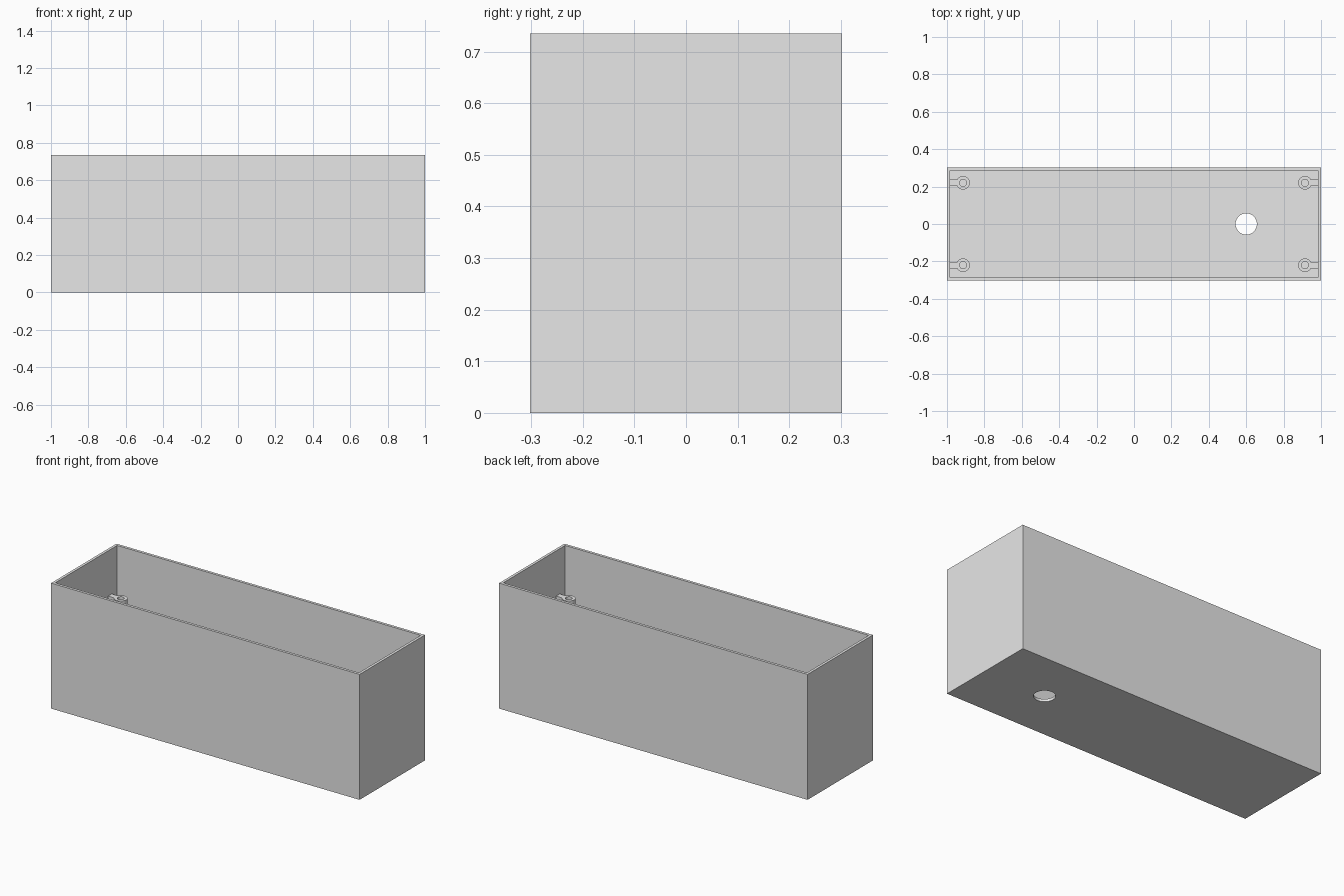
import bpy

cube = bpy.data.objects.get("Cube")
if cube:
    bpy.data.objects.remove(cube, do_unlink=True)

LENGTH, WIDTH, HEIGHT = 2.0, 0.605, 0.735
WALL = 0.016
POST_X, POST_Y, POST_TOP = 0.914, 0.22, 0.47
SCREW_DEPTH = 0.2

grey = bpy.data.materials.new("plain_grey")
grey.diffuse_color = (0.8, 0.8, 0.8, 1)
grey.use_nodes = True
grey.node_tree.nodes["Principled BSDF"].inputs["Base Color"].default_value = (0.8, 0.8, 0.8, 1)


def finish(name):
    obj = bpy.context.object
    obj.name = name
    obj.data.materials.append(grey)
    return obj


def box(name, x, y, z):
    """Box spanning the given (low, high) ranges."""
    spans = (x, y, z)
    bpy.ops.mesh.primitive_cube_add(size=1, location=[sum(s) / 2 for s in spans])
    obj = finish(name)
    obj.scale = [s[1] - s[0] for s in spans]
    bpy.ops.object.transform_apply(location=True, scale=True)
    return obj


def cylinder(name, x, y, z, radius, sides=32):
    bpy.ops.mesh.primitive_cylinder_add(vertices=sides, radius=radius, depth=z[1] - z[0],
                                        location=(x, y, sum(z) / 2))
    return finish(name)


def combine(obj, tool, operation):
    """Boolean the tool into obj, then discard the tool."""
    bpy.context.view_layer.objects.active = obj
    mod = obj.modifiers.new("combine", "BOOLEAN")
    mod.operation, mod.solver, mod.object = operation, "EXACT", tool
    bpy.ops.object.modifier_apply(modifier=mod.name)
    bpy.data.objects.remove(tool, do_unlink=True)


def smooth(obj):
    bpy.ops.object.select_all(action="DESELECT")
    obj.select_set(True)
    bpy.context.view_layer.objects.active = obj
    bpy.ops.object.shade_smooth_by_angle()


# Open-topped case with a round cable hole in the floor
hx, hy = LENGTH / 2, WIDTH / 2
case = box("case", (-hx, hx), (-hy, hy), (0, HEIGHT))
cavity = box("cavity", (WALL - hx, hx - WALL), (WALL - hy, hy - WALL), (WALL, HEIGHT + 0.1))
combine(case, cavity, "DIFFERENCE")
combine(case, cylinder("floor_hole", 0.6, 0, (-0.1, 0.1), 0.057, 48), "DIFFERENCE")
smooth(case)

# Screw posts joined to the end walls by short webs
for sx, side in ((1, "left"), (-1, "right")):
    for sy, end in ((-1, "front"), (1, "back")):
        x, y = sx * POST_X, sy * POST_Y
        span = (WALL / 2, POST_TOP)
        post = cylinder(f"{end}_{side}_screw_post", x, y, span, 0.036)
        web_x = sorted((x, sx * (hx - WALL / 2)))
        combine(post, box("web", web_x, (y - 0.017, y + 0.017), span), "UNION")
        bore = cylinder("bore", x, y, (POST_TOP - SCREW_DEPTH, POST_TOP + 0.1), 0.019, 16)
        combine(post, bore, "DIFFERENCE")
        smooth(post)
